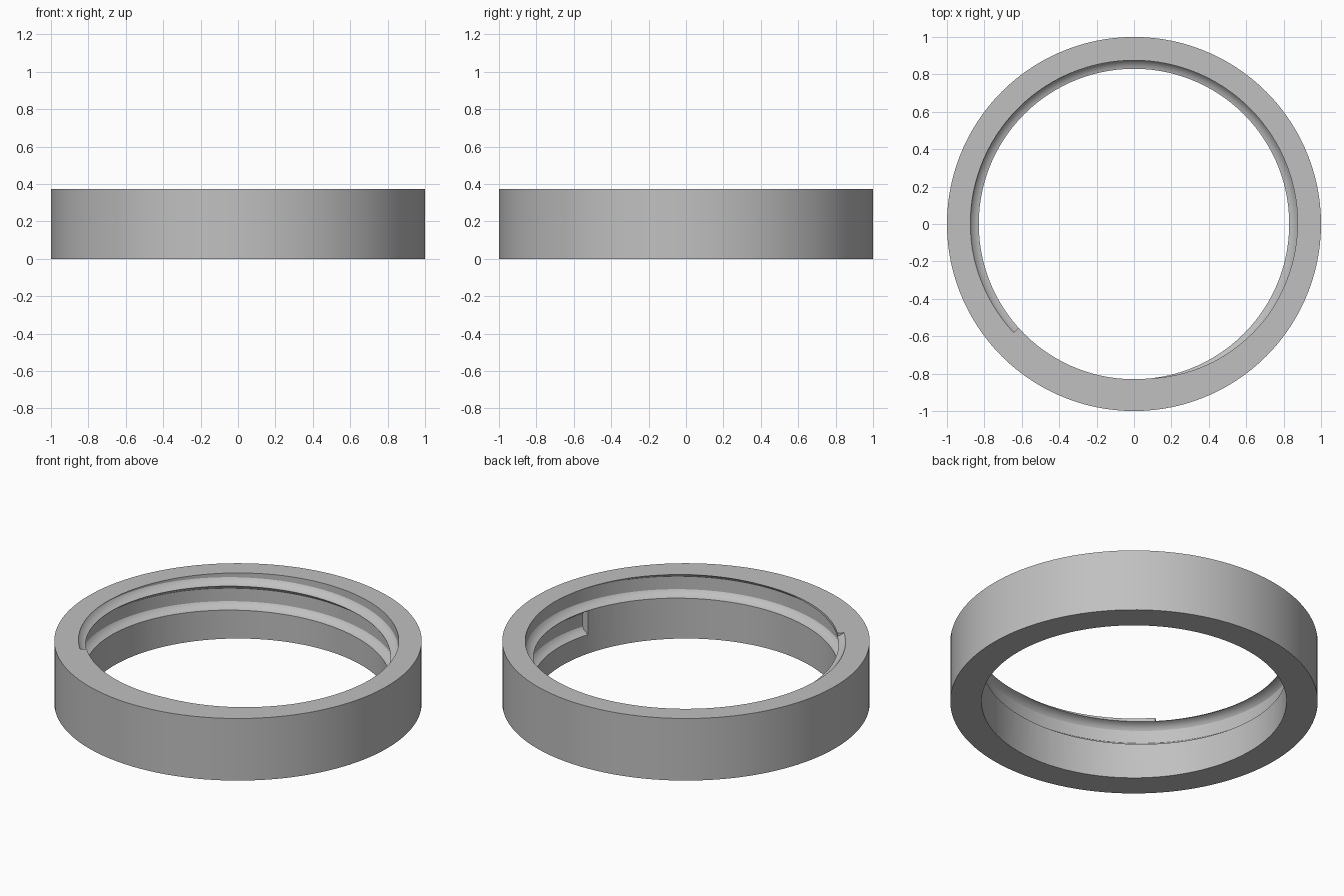
import bpy, bmesh, math

if "Cube" in bpy.data.objects:
    bpy.data.objects.remove(bpy.data.objects["Cube"], do_unlink=True)

STEP = 3                     # degrees per segment
OUTER, BORE, ROOT = 1.0, 0.83, 0.875
HEIGHT = 0.373
PITCH = 0.144
THREAD_BASE = 0.114
THREAD_START, THREAD_END = -15, 582


def sweep(name, section, angles, rise=0.0, closed=False):
    """Turn a closed (radius, height) section about z, rising per turn."""
    bm = bmesh.new()
    rings = []
    for a in angles:
        t = math.radians(a)
        lift = rise * (a - angles[0]) / 360
        rings.append([bm.verts.new((r * math.cos(t), r * math.sin(t), z + lift))
                      for r, z in section])
    n = len(section)
    pairs = list(zip(rings, rings[1:]))
    if closed:
        pairs.append((rings[-1], rings[0]))
    for a, b in pairs:
        for i in range(n):
            j = (i + 1) % n
            bm.faces.new((a[i], b[i], b[j], a[j]))
    if not closed:
        bm.faces.new(rings[0])
        bm.faces.new(rings[-1])
    bmesh.ops.recalc_face_normals(bm, faces=bm.faces)
    mesh = bpy.data.meshes.new(name)
    bm.to_mesh(mesh)
    bm.free()
    obj = bpy.data.objects.new(name, mesh)
    bpy.context.collection.objects.link(obj)
    return obj


grey = bpy.data.materials.new("plain grey")
grey.use_nodes = True
colour = (0.53, 0.53, 0.53, 1)
grey.diffuse_color = colour
grey.node_tree.nodes["Principled BSDF"].inputs["Base Color"].default_value = colour

# Plain collar body
ring = sweep("threaded_ring",
             [(BORE, 0), (OUTER, 0), (OUTER, HEIGHT), (BORE, HEIGHT)],
             range(0, 360, STEP), closed=True)
ring.data.materials.append(grey)

# Rounded flanks of the helical groove, mirrored about its middle
flank = [(0.78, 0), (0.831, 0), (0.85, 0.009), (0.866, 0.019), (ROOT, 0.033)]
groove_height = PITCH - 0.002
section = [(r, THREAD_BASE + z) for r, z in flank]
section += [(r, THREAD_BASE + groove_height - z) for r, z in reversed(flank)]
cutter = sweep("groove_cutter", section,
               range(THREAD_START, THREAD_END + 1, STEP), rise=PITCH)
cutter.data.materials.append(grey)
cutter.hide_render = True

# Cut the groove through the bore and out of the top
cut = ring.modifiers.new("groove", 'BOOLEAN')
cut.operation = 'DIFFERENCE'
cut.solver = 'EXACT'
cut.object = cutter
bpy.ops.object.select_all(action='DESELECT')
bpy.context.view_layer.objects.active = ring
ring.select_set(True)
bpy.ops.object.modifier_apply(modifier=cut.name)
bpy.data.objects.remove(cutter, do_unlink=True)
bpy.ops.object.shade_smooth_by_angle(angle=math.radians(32))
